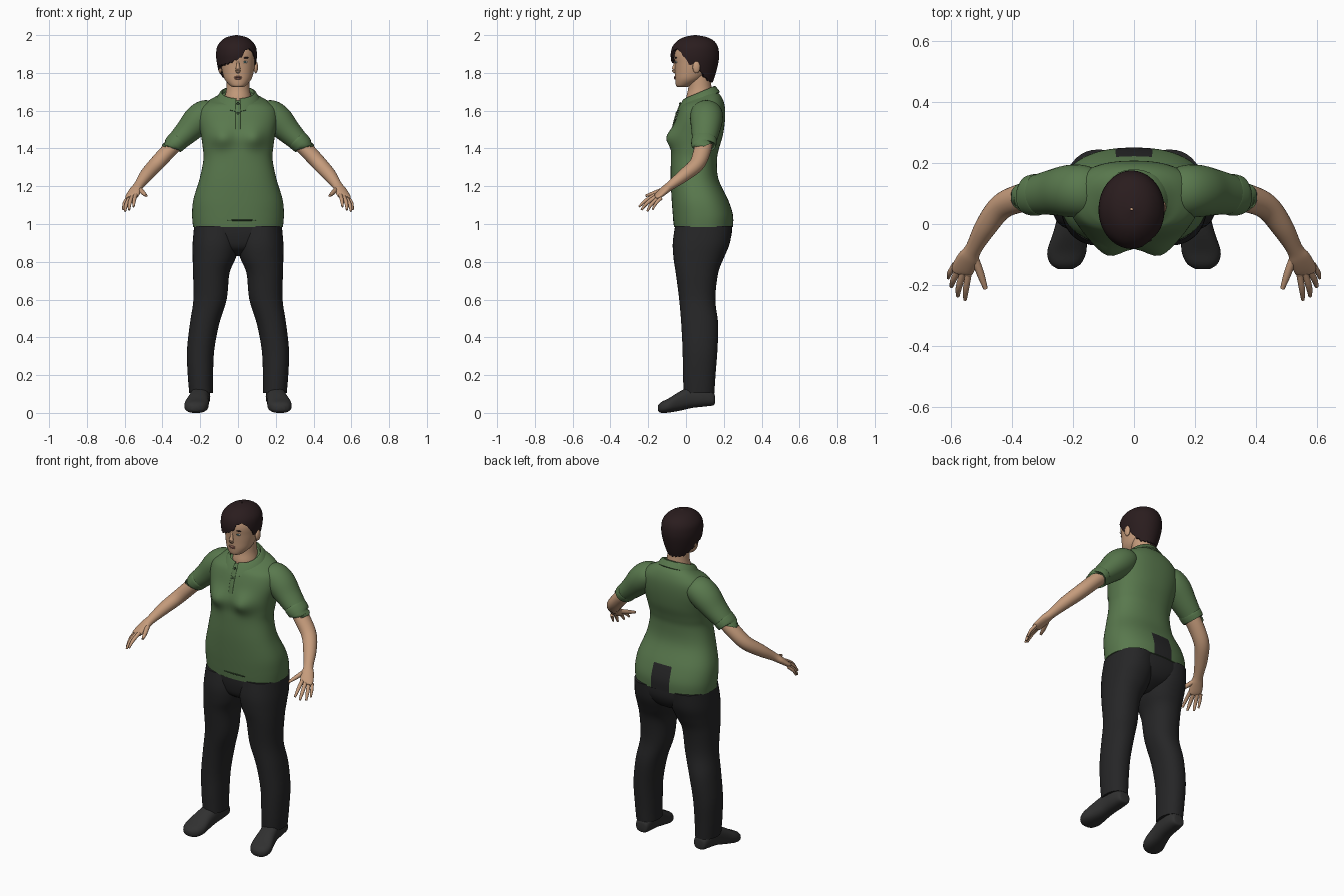
import bpy, bmesh, math
from mathutils import Vector

cube = bpy.data.objects.get("Cube")
if cube:
    bpy.data.objects.remove(cube, do_unlink=True)


def material(name, r, g, b):
    m = bpy.data.materials.new(name)
    m.use_nodes = True
    m.diffuse_color = (r, g, b, 1)
    node = next(n for n in m.node_tree.nodes if n.type == 'BSDF_PRINCIPLED')
    node.inputs["Base Color"].default_value = (r, g, b, 1)
    node.inputs["Roughness"].default_value = 0.8
    return m


GREEN = material("shirt_green", .1, .19, .075)
SEAM = material("seam_dark_green", .03, .06, .025)
BLACK = material("trouser_black", .019, .019, .02)
SHOE = material("shoe_grey", .03, .03, .03)
SKIN = material("skin", .56, .33, .2)
HAIR = material("hair_brown", .023, .012, .013)
LIP = material("lips", .36, .16, .12)
WHITE = material("eye_white", .6, .58, .55)
IRIS = material("iris", .04, .1, .1)


def smooth(rows, k=5):
    """Catmull-Rom resampling of a list of equal-length tuples."""
    out = []
    for i in range(len(rows) - 1):
        a, b, c, d = rows[max(i - 1, 0)], rows[i], rows[i + 1], rows[min(i + 2, len(rows) - 1)]
        for j in range(k):
            t = j / k
            out.append(tuple(
                q + t / 2 * (r - p + t * (2 * p - 5 * q + 4 * r - s + t * (3 * (q - r) + s - p)))
                for p, q, r, s in zip(a, b, c, d)))
    return out + [rows[-1]]


def oval(c, u, v, ru, rv, n=32, e=2.0):
    def p(x):
        return math.copysign(abs(x) ** (2 / e), x)
    angles = [2 * math.pi * i / n for i in range(n)]
    return [Vector(c) + u * (ru * p(math.cos(a))) + v * (rv * p(math.sin(a))) for a in angles]


def skin_rings(name, rings, mats, caps=True, closed=True, rule=None):
    """Join rings of points with quads into one smooth object."""
    bm = bmesh.new()
    grid = [[bm.verts.new(p) for p in r] for r in rings]
    n = len(grid[0])
    for a, b in zip(grid, grid[1:]):
        for i in range(n if closed else n - 1):
            j = (i + 1) % n
            bm.faces.new((a[i], a[j], b[j], b[i]))
    if caps:
        bm.faces.new(grid[0])
        bm.faces.new(grid[-1])
    bmesh.ops.recalc_face_normals(bm, faces=bm.faces)
    if rule:
        for f in bm.faces:
            f.material_index = rule(f.calc_center_median())
    me = bpy.data.meshes.new(name)
    bm.to_mesh(me)
    bm.free()
    ob = bpy.data.objects.new(name, me)
    bpy.context.collection.objects.link(ob)
    for m in mats:
        me.materials.append(m)
    bpy.ops.object.select_all(action='DESELECT')
    ob.select_set(True)
    bpy.context.view_layer.objects.active = ob
    bpy.ops.object.shade_smooth_by_angle(angle=math.radians(50))
    return ob


X, Y, Z = Vector((1, 0, 0)), Vector((0, 1, 0)), Vector((0, 0, 1))


def stack(name, rows, mats, e=2.0, n=40, bump=None, rule=None, k=5):
    """Horizontal ovals; rows are (z, x, half width, front y, back y, tilt)."""
    rings = []
    for z, x, w, f, b, tilt in smooth(rows, k):
        ring = oval((x, (f + b) / 2, z), X, Y + Z * tilt, w, (b - f) / 2, n, e)
        if bump:
            for p in ring:
                p.y += bump(p)
        rings.append(ring)
    return skin_rings(name, rings, mats, rule=rule)


def limb(name, pts, mat, side=1, n=20, k=5):
    """Tube along a path; points are (x, y, z, sideways radius, upright radius)."""
    rows = smooth(pts, k)
    rings = []
    for i, r in enumerate(rows):
        t = (Vector(rows[min(i + 1, len(rows) - 1)][:3]) - Vector(rows[max(i - 1, 0)][:3])).normalized()
        u = t.cross(Z).normalized()
        ring = oval(r[:3], u, u.cross(t), r[3], r[4], n)
        rings.append([Vector((p.x * side, p.y, p.z)) for p in ring])
    return skin_rings(name, rings, [mat])


def blob(name, c, r, mat):
    bpy.ops.mesh.primitive_uv_sphere_add(segments=20, ring_count=12, location=c)
    ob = bpy.context.object
    ob.name, ob.scale = name, r
    ob.data.materials.append(mat)
    bpy.ops.object.shade_smooth()
    return ob


# Shirt body, with a bust and a gap at the back hem that shows the trousers
def bust(p):
    if p.y > .04:
        return 0
    return -.034 * math.exp(-((abs(p.x) - .085) / .055) ** 2 - ((p.z - 1.455) / .055) ** 2)


def back_gap(c):
    return 1 if c.y > .12 and abs(c.x) < .062 and c.z < 1.125 else 0


stack("shirt_body", [
    (.985, 0, .238, -.064, .249, 0), (1.05, 0, .243, -.07, .248, 0), (1.13, 0, .236, -.076, .222, 0),
    (1.24, 0, .203, -.081, .171, 0), (1.34, 0, .183, -.08, .164, 0), (1.40, 0, .186, -.077, .175, 0),
    (1.47, 0, .196, -.077, .195, 0), (1.55, 0, .211, -.056, .206, 0), (1.61, 0, .203, -.036, .206, .04),
    (1.645, 0, .165, -.022, .194, .15), (1.665, 0, .122, -.012, .172, .3), (1.68, 0, .083, -.004, .142, .4),
], [GREEN, BLACK], e=2.35, n=64, bump=bust, rule=back_gap)

# Collar: a folded band, open at the front, with longer points there
rings = []
for drop, grow in ((-.025, -.004), (.012, .002), (.008, .012), (-.03, .034), (-.034, .03)):
    ring = []
    for i in range(41):
        d = math.radians(6 + 348 * i / 40)
        point = max(0, math.cos(d)) ** 4 * (1 if drop < -.026 else 0)
        y = .07 - (.075 + grow) * math.cos(d)
        ring.append(Vector(((.084 + grow) * math.sin(d), y - .008 * point,
                            1.685 + drop + .42 * (y - .07) - .012 * point)))
    rings.append(ring)
skin_rings("collar", rings, [GREEN], caps=False, closed=False)

# Placket, buttons and hem stitch
limb("placket", [(0, -.03, 1.635, .013, .004), (0, -.058, 1.56, .013, .004), (0, -.072, 1.5, .013, .004)], GREEN)
for i, (y, z) in enumerate(((-.031, 1.637), (-.05, 1.585))):
    blob(f"button_{i + 1}", (0, y, z), (.008, .006, .008), SEAM)
blob("hem_stitch", (.02, -.066, 1.02), (.075, .004, .004), SEAM)

# Pelvis under the shirt
stack("trouser_seat", [(.83, 0, .03, .03, .12, 0), (.87, 0, .13, -.035, .2, 0), (.93, 0, .222, -.055, .238, 0),
                       (1.0, 0, .232, -.058, .243, 0), (1.04, 0, .22, -.05, .235, 0)], [BLACK], e=2.3)

FINGERS = {
    "thumb": ((.522, -.11, 1.185), (.502, -.165, 1.165), (.486, -.212, 1.15), .013),
    "index_finger": ((.542, -.165, 1.153), (.55, -.212, 1.125), (.553, -.248, 1.092), .0105),
    "middle_finger": ((.56, -.16, 1.144), (.573, -.205, 1.112), (.577, -.236, 1.075), .011),
    "ring_finger": ((.575, -.148, 1.138), (.592, -.185, 1.102), (.598, -.205, 1.067), .0105),
    "little_finger": ((.587, -.132, 1.137), (.603, -.16, 1.108), (.608, -.177, 1.076), .009),
}

for side, label in ((1, "left"), (-1, "right")):
    # Trouser leg: (height, inner x, outer x, front y, back y)
    leg = [(.99, .0, .232, -.058, .244), (.9, -.005, .24, -.07, .232), (.82, .012, .24, -.066, .2),
           (.74, .045, .238, -.054, .17), (.6, .06, .236, -.036, .155), (.47, .1, .255, -.025, .17),
           (.33, .126, .27, -.018, .166), (.2, .132, .266, -.016, .156), (.105, .133, .258, -.012, .15)]
    stack(f"{label}_trouser_leg", [(z, side * (a + b) / 2, (b - a) / 2, f, r, 0) for z, a, b, f, r in leg],
          [BLACK], e=2.2)

    # Shoe: (y, centre x, half width, bottom, top)
    shoe = [(.153, .193, .02, .055, .085), (.145, .193, .038, .04, .11), (.1, .195, .048, .034, .14),
            (.03, .2, .05, .026, .14), (-.03, .21, .055, .012, .115), (-.09, .22, .064, .002, .078),
            (-.13, .224, .05, 0, .058), (-.148, .225, .022, .01, .04)]
    skin_rings(f"{label}_shoe", [oval((side * x, y, (b + t) / 2), X, Z, w, (t - b) / 2, 28, 2.5)
                                 for y, x, w, b, t in smooth(shoe)], [SHOE])

    # Sleeve with a cuff band
    limb(f"{label}_sleeve", [(.13, .105, 1.59, .075, .06), (.17, .108, 1.58, .085, .078), (.215, .108, 1.545, .085, .08),
                             (.27, .103, 1.488, .074, .066), (.335, .094, 1.425, .062, .052)], GREEN, side, n=32)
    limb(f"{label}_cuff", [(.312, .097, 1.447, .062, .053), (.318, .096, 1.441, .068, .056),
                           (.342, .093, 1.418, .065, .053), (.345, .093, 1.414, .057, .046)], GREEN, side, n=32)

    # Arm and palm in one run
    limb(f"{label}_arm", [(.3, .1, 1.455, .045, .042), (.37, .085, 1.385, .046, .041), (.435, .056, 1.315, .042, .039),
                          (.487, -.012, 1.257, .036, .034), (.525, -.08, 1.205, .027, .024),
                          (.542, -.112, 1.18, .035, .021), (.562, -.15, 1.147, .036, .015),
                          (.566, -.162, 1.138, .026, .009)], SKIN, side, n=24)
    for finger, (a, b, c, r) in FINGERS.items():
        limb(f"{label}_{finger}", [(*a, r, r), (*b, r * .95, r * .9), (*c, r * .55, r * .5)], SKIN, side, n=12, k=4)

    # Ear, eye and brow
    blob(f"{label}_ear", (side * .094, .055, 1.83), (.012, .02, .032), SKIN)
    blob(f"{label}_eye", (side * .036, -.051, 1.857), (.015, .006, .006), WHITE)
    blob(f"{label}_iris", (side * .036, -.055, 1.857), (.006, .004, .006), IRIS)
    blob(f"{label}_brow", (side * .038, -.053, 1.88), (.02, .006, .004), HAIR)

# Neck, head, nose and mouth
stack("neck", [(1.6, 0, .08, .01, .16, 0), (1.66, 0, .072, .0, .15, 0), (1.72, 0, .061, .012, .135, 0),
               (1.8, 0, .06, .01, .13, 0)], [SKIN])
stack("head", [(1.724, 0, .02, -.042, .0, 0), (1.733, 0, .042, -.053, .03, 0), (1.765, 0, .07, -.057, .085, 0),
               (1.805, 0, .083, -.058, .12, 0), (1.85, 0, .09, -.06, .14, 0), (1.9, 0, .093, -.063, .15, 0),
               (1.95, 0, .08, -.045, .14, 0), (1.98, 0, .04, .0, .1, 0)], [SKIN], e=2.1)
limb("nose", [(0, -.053, 1.868, .006, .006), (0, -.06, 1.84, .008, .008), (0, -.065, 1.815, .014, .011),
              (0, -.055, 1.802, .009, .006)], SKIN)
blob("upper_lip", (0, -.057, 1.778), (.021, .008, .005), LIP)
blob("lower_lip", (0, -.055, 1.77), (.018, .008, .006), LIP)

# Hair: a shell hanging from the crown to a hairline, (degrees from front, height)
hairline = [(-180, 1.752), (-135, 1.758), (-112, 1.79), (-92, 1.815), (-75, 1.835), (-50, 1.842), (-25, 1.85),
            (0, 1.868), (14, 1.882), (28, 1.925), (45, 1.925), (62, 1.89), (78, 1.84), (90, 1.845), (103, 1.82),
            (118, 1.785), (138, 1.758), (180, 1.752)]
shell = smooth([(1.74, .072, -.07, .138), (1.8, .092, -.072, .158), (1.86, .105, -.078, .172), (1.9, .108, -.081, .175),
                (1.94, .102, -.071, .168), (1.97, .08, -.045, .147), (1.99, .049, -.008, .108),
                (2.0, .004, .045, .053)], 8)


def lookup(table, x):
    for a, b in zip(table, table[1:]):
        if x <= b[0]:
            t = max(0, (x - a[0]) / (b[0] - a[0]))
            return [p + t * (q - p) for p, q in zip(a, b)]
    return table[-1]


rings = []
for row in range(27):
    ring = []
    for i in range(72):
        deg = -180 + 5 * i
        low = lookup(hairline, deg)[1] + .004 * (i % 3 - 1)
        z = 2 - (2 - low) * min(1, row / 25) ** 1.8
        _, w, f, b = lookup(shell, z)
        inset = .82 if row == 26 else 1
        a = math.radians(deg)
        ring.append(Vector((-.008 + w * inset * math.sin(a),
                            (f + b) / 2 - (b - f) / 2 * inset * math.cos(a), z)))
    rings.append(ring)
skin_rings("hair", rings, [HAIR], caps=False)
